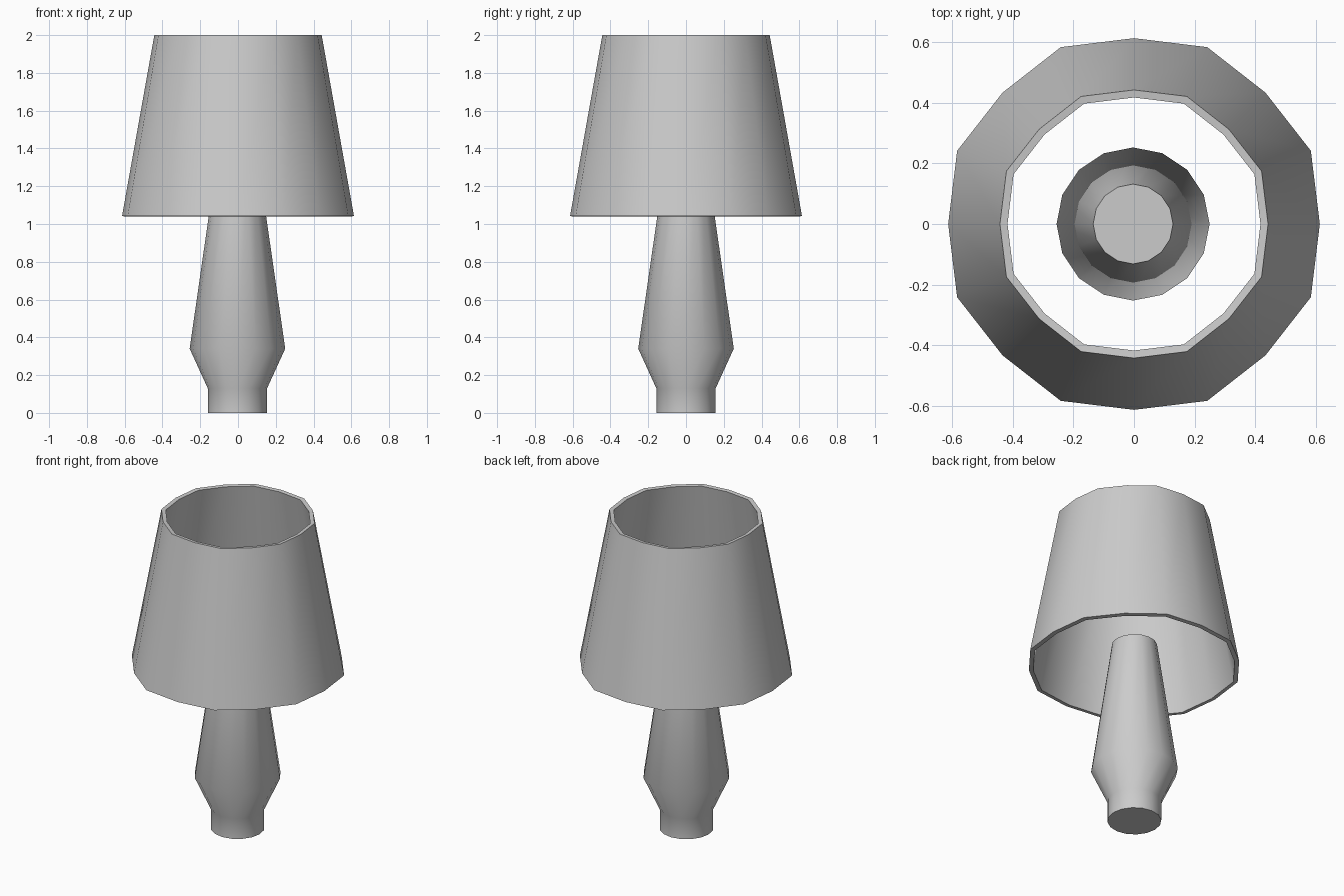
import bpy, bmesh
from math import cos, sin, pi, radians

if "Cube" in bpy.data.objects:
    bpy.data.objects.remove(bpy.data.objects["Cube"])

SIDES = 16

def lathe(name, profile, centre_x=0.0, bulge=1.0, closed=False):
    """Revolve (radius, z) points; odd corners are scaled by bulge."""
    bm = bmesh.new()
    rings = []
    for r, z in profile:
        ring = []
        for i in range(SIDES):
            a = 2 * pi * i / SIDES
            k = r * (bulge if i % 2 else 1.0)
            ring.append(bm.verts.new((centre_x + k * cos(a), k * sin(a), z)))
        rings.append(ring)
    pairs = list(zip(rings, rings[1:]))
    if closed:
        pairs.append((rings[-1], rings[0]))
    else:
        bm.faces.new(rings[0])
        bm.faces.new(rings[-1])
    for low, high in pairs:
        for i in range(SIDES):
            j = (i + 1) % SIDES
            bm.faces.new((low[i], low[j], high[j], high[i]))
    bmesh.ops.recalc_face_normals(bm, faces=bm.faces)
    mesh = bpy.data.meshes.new(name)
    bm.to_mesh(mesh)
    bm.free()
    obj = bpy.data.objects.new(name, mesh)
    bpy.context.collection.objects.link(obj)
    bpy.ops.object.select_all(action='DESELECT')
    obj.select_set(True)
    bpy.context.view_layer.objects.active = obj
    bpy.ops.object.shade_smooth_by_angle(angle=radians(40))
    return obj

# Solid turned stem, with its top hidden inside the shade
lathe("lamp_base", [(0.157, 0), (0.157, 0.13), (0.253, 0.34), (0.132, 1.18)],
      centre_x=-0.003)

# Open tapered shade with a thin wall
lathe("lamp_shade", [(0.614, 1.042), (0.443, 2.0), (0.418, 1.997), (0.588, 1.039)],
      bulge=1.03, closed=True)
